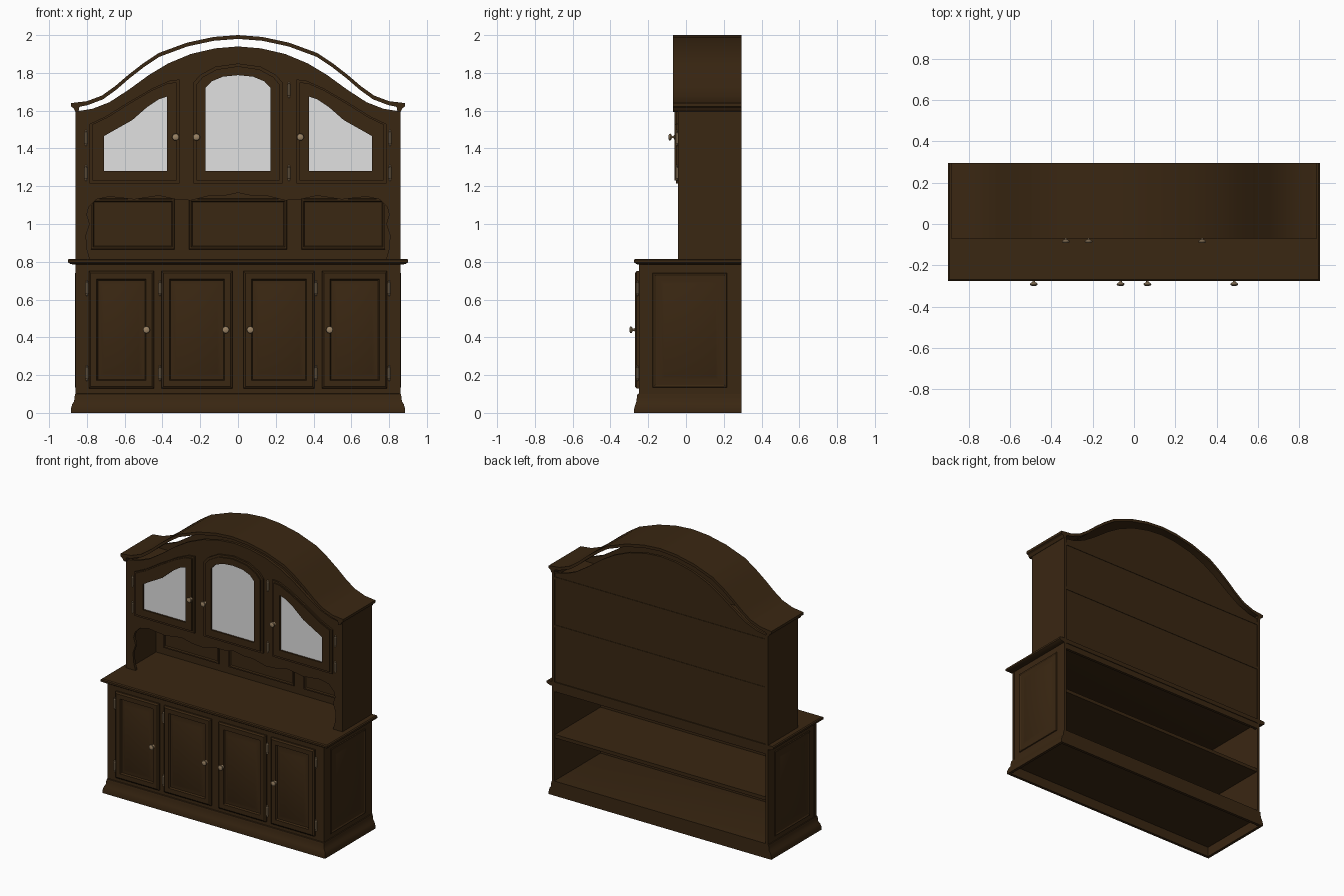
import bpy, bmesh, math
from mathutils import Matrix

if "Cube" in bpy.data.objects:
    bpy.data.objects.remove(bpy.data.objects["Cube"])


def material(name, rgb):
    m = bpy.data.materials.new(name)
    m.diffuse_color = (*rgb, 1)
    m.use_nodes = True
    m.node_tree.nodes["Principled BSDF"].inputs["Base Color"].default_value = m.diffuse_color
    return m


WOOD = material("dark_wood", (0.042, 0.020, 0.006))
GLASS = material("pale_glass", (0.75, 0.75, 0.75))
BRASS = material("aged_brass", (0.33, 0.23, 0.13))


def add_object(name, mesh, mat):
    mesh.materials.clear()
    mesh.materials.append(mat)
    ob = bpy.data.objects.new(name, mesh)
    bpy.context.collection.objects.link(ob)
    return ob


def loft(name, rings, mat=WOOD):
    """Bridge rings of equal length and cap both ends."""
    bm = bmesh.new()
    loops = [[bm.verts.new(p) for p in r] for r in rings]
    n = len(loops[0])
    for a, b in zip(loops, loops[1:]):
        for i in range(n):
            j = (i + 1) % n
            bm.faces.new((a[i], a[j], b[j], b[i]))
    bm.faces.new(loops[0])
    bm.faces.new(loops[-1])
    bmesh.ops.recalc_face_normals(bm, faces=bm.faces)
    mesh = bpy.data.meshes.new(name)
    bm.to_mesh(mesh)
    bm.free()
    return add_object(name, mesh, mat)


def rect_z(hx, y0, y1, z):
    return [(-hx, y0, z), (hx, y0, z), (hx, y1, z), (-hx, y1, z)]


def rect_y(x0, x1, z0, z1, y, inset=0):
    a, b, c, d = x0 + inset, x1 - inset, z0 + inset, z1 - inset
    return [(a, y, c), (b, y, c), (b, y, d), (a, y, d)]


def rect_x(y0, y1, z0, z1, x, inset=0):
    return [(x, q, r) for q, _, r in rect_y(y0, y1, z0, z1, 0, inset)]


def box(name, x0, x1, y0, y1, z0, z1):
    return loft(name, [rect_y(x0, x1, z0, z1, y0), rect_y(x0, x1, z0, z1, y1)])


def plate(name, loops, y0, y1, mat=WOOD):
    """Fill x-z outlines (later ones are holes) and extrude from y0 to y1."""
    cu = bpy.data.curves.new(name, 'CURVE')
    cu.dimensions = '2D'
    cu.fill_mode = 'BOTH'
    cu.extrude = (y1 - y0) / 2
    for pts in loops:
        sp = cu.splines.new('POLY')
        sp.points.add(len(pts) - 1)
        for p, (x, z) in zip(sp.points, pts):
            p.co = (x, z, 0, 1)
        sp.use_cyclic_u = True
    tmp = bpy.data.objects.new("outline", cu)
    bpy.context.collection.objects.link(tmp)
    dg = bpy.context.evaluated_depsgraph_get()
    mesh = bpy.data.meshes.new_from_object(tmp.evaluated_get(dg))
    bpy.data.objects.remove(tmp)
    mesh.transform(Matrix.Translation((0, (y0 + y1) / 2, 0)) @ Matrix.Rotation(math.pi / 2, 4, 'X'))
    bm = bmesh.new()
    bm.from_mesh(mesh)
    bmesh.ops.remove_doubles(bm, verts=bm.verts, dist=1e-5)
    bmesh.ops.recalc_face_normals(bm, faces=bm.faces)
    bm.to_mesh(mesh)
    bm.free()
    return add_object(name, mesh, mat)


def flip(pts):
    return [(-x, z) for x, z in reversed(pts)]


def shrink(pts, d):
    """Pull an outline towards its centre by about d on each side."""
    xs, zs = [p[0] for p in pts], [p[1] for p in pts]
    cx, cz = (min(xs) + max(xs)) / 2, (min(zs) + max(zs)) / 2
    fx, fz = 1 - 2 * d / (max(xs) - min(xs)), 1 - 2 * d / (max(zs) - min(zs))
    return [(cx + (x - cx) * fx, cz + (z - cz) * fz) for x, z in pts]


BACK = 0.295

# Lower cabinet: flared hollow plinth, sides, front, shelf, open back
loft("plinth", [rect_z(*r) for r in (
    (0.84, -0.24, BACK, 0.105), (0.862, -0.257, BACK, 0.10), (0.865, -0.26, BACK, 0.085),
    (0.868, -0.262, BACK, 0.06), (0.878, -0.268, BACK, 0.045), (0.885, -0.275, BACK, 0.02),
    (0.885, -0.275, BACK, 0), (0.865, -0.255, 0.275, 0), (0.865, -0.255, 0.275, 0.07))])
box("cabinet_front", -0.86, 0.86, -0.25, -0.23, 0.09, 0.795)
box("cabinet_shelf", -0.845, 0.845, -0.23, 0.285, 0.41, 0.435)
box("cabinet_back_rail", -0.845, 0.845, 0.27, 0.29, 0.745, 0.795)
loft("countertop", [rect_z(*r) for r in (
    (0.87, -0.255, BACK, 0.785), (0.89, -0.265, BACK, 0.79), (0.90, -0.275, BACK, 0.797),
    (0.90, -0.275, BACK, 0.81), (0.893, -0.268, BACK, 0.816))])
for s, side in ((-1, "left"), (1, "right")):
    box(f"cabinet_side_{side}", *sorted((s * 0.84, s * 0.857)), -0.25, BACK, 0.09, 0.795)
    loft(f"cabinet_side_panel_{side}", [rect_x(-0.18, 0.22, 0.13, 0.745, s * x, i) for x, i in (
        (0.85, 0), (0.863, 0.006), (0.863, 0.012), (0.859, 0.018),
        (0.859, 0.05), (0.864, 0.062))])


# Lower doors with raised panels
DOOR = ((-0.245, 0), (-0.262, 0), (-0.27, 0.01), (-0.27, 0.042), (-0.258, 0.048),
        (-0.258, 0.056), (-0.268, 0.08))
for i, (a, b) in enumerate(((-0.79, -0.445), (-0.405, -0.03), (0.03, 0.405), (0.445, 0.79))):
    loft(f"lower_door_{i + 1}", [rect_y(a, b, 0.13, 0.75, y, d) for y, d in DOOR])

# Hutch front with arched top and scalloped niche opening
ARCH = [(0.86, 1.595), (0.77, 1.61), (0.68, 1.645), (0.58, 1.71), (0.47, 1.79),
        (0.37, 1.85), (0.25, 1.90), (0.12, 1.93), (0, 1.94)]
arch = ARCH + flip(ARCH)[1:]
SCALLOP = [(0, 1.165), (0.07, 1.15), (0.15, 1.15), (0.25, 1.125), (0.33, 1.13), (0.42, 1.15),
           (0.55, 1.13), (0.68, 1.145), (0.75, 1.13), (0.79, 1.09), (0.80, 1.05), (0.785, 1.0),
           (0.805, 0.94), (0.80, 0.87), (0.785, 0.815)]
scallop = flip(SCALLOP) + SCALLOP[1:]
plate("hutch_front", [[(0.86, 0.812)] + arch + [(-0.86, 0.812)] + scallop], -0.042, -0.022)
plate("hutch_back", [[(0.85, 0.80)] + arch + [(-0.85, 0.80)]], 0.27, 0.288)
for s, side in ((-1, "left"), (1, "right")):
    box(f"hutch_side_{side}", *sorted((s * 0.84, s * 0.86)), -0.04, BACK, 0.812, 1.60)
for i, z in enumerate((1.205, 1.55)):
    box(f"hutch_shelf_{i + 1}", -0.845, 0.845, -0.025, 0.291, z, z + 0.02)

# Niche back panels
for i, (a, b) in enumerate(((-0.78, -0.335), (-0.26, 0.26), (0.335, 0.78))):
    loft(f"niche_panel_{i + 1}", [rect_y(a, b, 0.865, 1.135, y, d) for y, d in (
        (0.275, 0), (0.26, 0.003), (0.26, 0.012), (0.268, 0.018))])

# Curved crown board
CROWN = [(0.885, 1.64), (0.80, 1.65), (0.72, 1.68), (0.65, 1.73), (0.58, 1.79), (0.50, 1.852),
         (0.42, 1.905), (0.27, 1.96), (0.13, 1.99), (0, 2.0)]
UNDER = [(x * 0.993, z - 0.02) for x, z in reversed(CROWN[1:])]
END = [(0.84, 1.62), (0.845, 1.592), (0.862, 1.597), (0.872, 1.615), (0.885, 1.622)]
half = UNDER + END + CROWN
plate("crown", [CROWN + flip(CROWN)[1:] + flip(END) + flip(UNDER) + UNDER[1:] + END], -0.07, BACK)

# Glazed doors
SIDE = [(0.31, 1.215), (0.785, 1.215), (0.785, 1.53), (0.70, 1.57), (0.58, 1.645),
        (0.45, 1.72), (0.36, 1.76), (0.31, 1.765)]
SIDE_GLASS = [(0.375, 1.28), (0.71, 1.28), (0.71, 1.465), (0.64, 1.505), (0.56, 1.55),
              (0.48, 1.62), (0.42, 1.66), (0.375, 1.675)]
MID = [(0.235, 1.215), (0.235, 1.75), (0.20, 1.79), (0.12, 1.833), (0, 1.85)]
MID_GLASS = [(0.172, 1.28), (0.172, 1.72), (0.14, 1.755), (0.08, 1.78), (0, 1.788)]
for name, frame, pane in (
        ("left", flip(SIDE), flip(SIDE_GLASS)),
        ("middle", MID + flip(MID)[1:], MID_GLASS + flip(MID_GLASS)[1:]),
        ("right", SIDE, SIDE_GLASS)):
    plate(f"glazed_door_{name}", [frame, pane], -0.054, -0.04)
    plate(f"glazed_door_bead_{name}", [shrink(frame, 0.015), pane], -0.062, -0.053)
    plate(f"glass_{name}", [shrink(pane, -0.01)], -0.05, -0.044, GLASS)


# Turned knobs
def knob(name, x, y, z):
    prof = ((0.012, 0), (0.012, 0.003), (0.006, 0.006), (0.006, 0.014), (0.014, 0.018),
            (0.019, 0.023), (0.017, 0.029), (0.008, 0.033))
    ang = [math.tau * k / 14 for k in range(14)]
    loft(name, [[(x + r * math.cos(t), y - d, z + r * math.sin(t)) for t in ang]
                for r, d in prof], BRASS)


for i, x in enumerate((-0.485, -0.065, 0.065, 0.485)):
    knob(f"lower_knob_{i + 1}", x, -0.267, 0.44)
for i, x in enumerate((-0.33, -0.22, 0.33)):
    knob(f"upper_knob_{i + 1}", x, -0.06, 1.46)


# Hinges: slim barrel with finials
def hinge(name, x, y, z):
    prof = ((0.002, -0.042), (0.006, -0.037), (0.003, -0.031), (0.008, -0.028),
            (0.008, 0.028), (0.003, 0.031), (0.006, 0.037), (0.002, 0.042))
    ang = [math.tau * k / 8 for k in range(8)]
    loft(name, [[(x + r * math.cos(t), y + r * math.sin(t), z + d) for t in ang]
                for r, d in prof], BRASS)


for i, x in enumerate((-0.80, -0.413, 0.413, 0.80)):
    for z, level in ((0.21, "low"), (0.66, "high")):
        hinge(f"lower_hinge_{i + 1}_{level}", x, -0.257, z)
for i, (x, top) in enumerate(((-0.805, 1.455), (0.27, 1.71), (0.805, 1.455))):
    for z, level in ((1.27, "low"), (top, "high")):
        hinge(f"upper_hinge_{i + 1}_{level}", x, -0.048, z)

# Smooth the turned and curved parts, keep edges sharp
for ob in bpy.context.scene.objects:
    ob.select_set(True)
    bpy.context.view_layer.objects.active = ob
bpy.ops.object.shade_smooth_by_angle()
